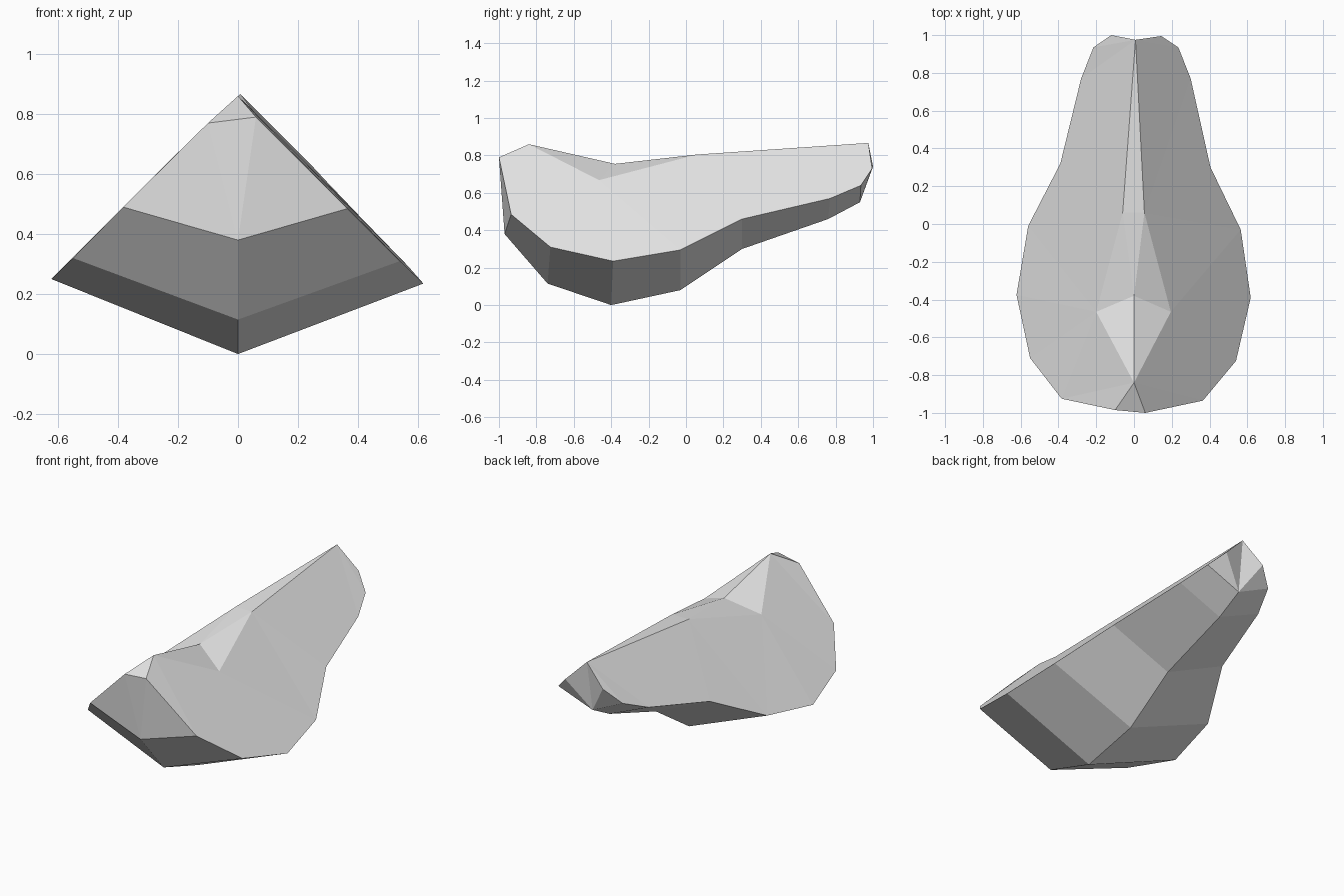
import bpy
import bmesh

cube = bpy.data.objects.get("Cube")
if cube:
    bpy.data.objects.remove(cube, do_unlink=True)

# Stone colour
stone = bpy.data.materials.new("stone grey")
stone.use_nodes = True
grey = (0.8, 0.8, 0.8, 1)
stone.diffuse_color = grey
stone.node_tree.nodes["Principled BSDF"].inputs["Base Color"].default_value = grey

# Keel profile (y, z) and the two outer rims (x, y, z), front to back
KEEL = [(-0.97, 0.38), (-0.74, 0.115), (-0.40, 0), (-0.03, 0.08),
        (0.30, 0.30), (0.76, 0.46), (0.93, 0.55)]
RIM_RIGHT = [(-0.383, -0.925, 0.49), (-0.55, -0.71, 0.32), (-0.622, -0.375, 0.25),
             (-0.56, -0.01, 0.305), (-0.39, 0.32, 0.475), (-0.28, 0.77, 0.58),
             (-0.215, 0.935, 0.65), (-0.12, 1, 0.74)]
RIM_LEFT = [(0.365, -0.935, 0.485), (0.54, -0.725, 0.31), (0.618, -0.39, 0.235),
            (0.565, -0.03, 0.295), (0.405, 0.30, 0.46), (0.30, 0.77, 0.57),
            (0.235, 0.935, 0.64), (0.145, 0.995, 0.73)]

bm = bmesh.new()


def points(coords):
    return [bm.verts.new(c) for c in coords]


keel = points((0, y, z) for y, z in KEEL)
front_peak, saddle, back_peak = points(
    [(0, -0.84, 0.86), (0, -0.38, 0.755), (0.008, 0.975, 0.867)])

# Each side: rim, front corner, hollow beside the saddle, and crest point
sides = []
for rim, extras in (
        (RIM_RIGHT, [(-0.10, -0.985, 0.77), (-0.20, -0.465, 0.672), (-0.06, 0.06, 0.805)]),
        (RIM_LEFT, [(0.06, -1, 0.79), (0.195, -0.465, 0.668), (0.055, 0.06, 0.805)])):
    sides.append((points(rim), *points(extras)))

broad = []
for rim, corner, hollow, crest in sides:
    # Lower band between keel and rim
    for i in range(len(keel) - 1):
        bm.faces.new((keel[i], keel[i + 1], rim[i + 1], rim[i]))
    # Back tip fan and front flank
    bm.faces.new((keel[-1], rim[-1], rim[-2]))
    bm.faces.new((keel[-1], back_peak, rim[-1]))
    bm.faces.new((keel[0], rim[0], corner))
    # Broad sloping flank
    broad.append(bm.faces.new([corner, *rim, back_peak, crest, hollow, front_peak]))
    # Scooped saddle
    bm.faces.new((front_peak, hollow, saddle))
    bm.faces.new((hollow, crest, saddle))

# Faces that join the two sides
corners = [s[1] for s in sides]
crests = [s[3] for s in sides]
bm.faces.new((keel[0], *corners))
bm.faces.new((front_peak, *corners))
bm.faces.new((saddle, *crests))
bm.faces.new((back_peak, *crests))

bmesh.ops.triangulate(bm, faces=broad)
bmesh.ops.recalc_face_normals(bm, faces=bm.faces)

mesh = bpy.data.meshes.new("rock")
bm.to_mesh(mesh)
bm.free()
mesh.materials.append(stone)
rock = bpy.data.objects.new("rock", mesh)
bpy.context.collection.objects.link(rock)
